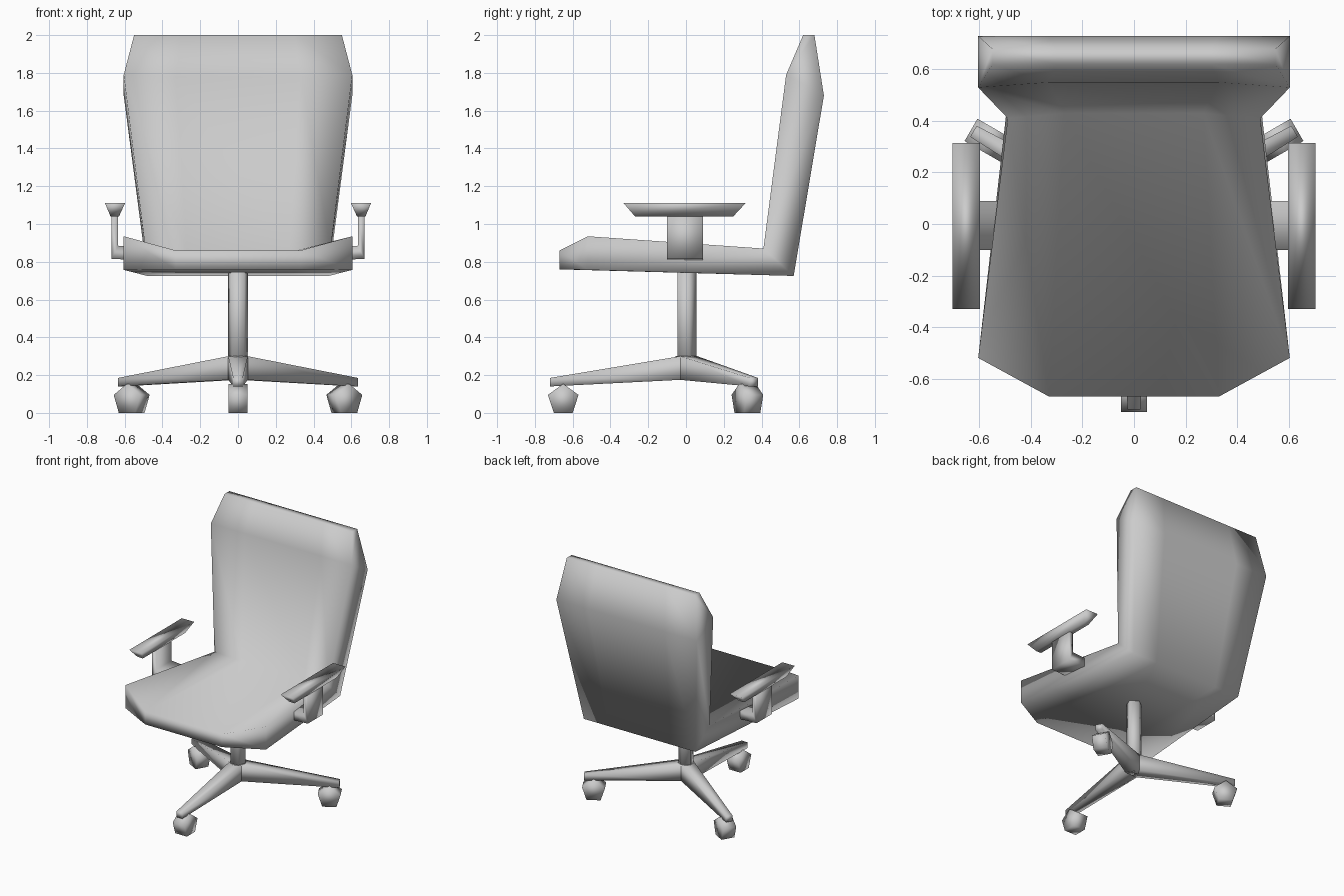
import bpy, math
from mathutils import Matrix, Vector

if "Cube" in bpy.data.objects:
    bpy.data.objects.remove(bpy.data.objects["Cube"])


def make(name, verts, faces, matrix=None):
    me = bpy.data.meshes.new(name)
    me.from_pydata([tuple(v) for v in verts], [], faces)
    if matrix:
        me.transform(matrix)
    ob = bpy.data.objects.new(name, me)
    bpy.context.collection.objects.link(ob)
    bpy.ops.object.select_all(action='DESELECT')
    bpy.context.view_layer.objects.active = ob
    ob.select_set(True)
    bpy.ops.object.mode_set(mode='EDIT')
    bpy.ops.mesh.select_all(action='SELECT')
    bpy.ops.mesh.normals_make_consistent(inside=False)
    bpy.ops.object.mode_set(mode='OBJECT')
    bpy.ops.object.shade_smooth()
    return ob


def loft(name, rings, matrix=None):
    """Skin equal-sized rings of points and cap both ends."""
    n = len(rings[0])
    faces = [(r * n + i, r * n + (i + 1) % n, (r + 1) * n + (i + 1) % n, (r + 1) * n + i)
             for r in range(len(rings) - 1) for i in range(n)]
    faces += [tuple(range(n)), tuple(range((len(rings) - 1) * n, len(rings) * n))]
    return make(name, [p for ring in rings for p in ring], faces, matrix)


def rect(x0, x1, y0, y1, z):
    return [(x0, y0, z), (x1, y0, z), (x1, y1, z), (x0, y1, z)]


def mirror_x(points):
    return [(-x, y, z) for x, y, z in points]


# seat and back shell: one side profile and one inner profile, mirrored
side = [(.605, -.52, .757), (.605, -.52, .935), (.49, .41, .87), (.605, .53, 1.79),
        (.55, .62, 2.0), (.55, .68, 2.0), (.605, .73, 1.68), (.48, .57, .725)]
mid = [(.33, -.67, .76), (.33, -.67, .86), (.27, .43, .85), (.33, .55, 1.78),
       (.3, .62, 2.0), (.3, .68, 2.0), (.33, .73, 1.68), (.27, .57, .725)]
rows = [side, mid, mirror_x(mid), mirror_x(side)]
shell_faces = [(r * 8 + i, r * 8 + (i + 1) % 8, r * 8 + 8 + (i + 1) % 8, r * 8 + 8 + i)
               for r in range(3) for i in range(8)]
for o in (0, 24):
    shell_faces += [tuple(o + i for i in q) for q in ((0, 1, 2, 7), (2, 3, 6, 7), (3, 4, 5, 6))]
make("seat_and_back", [p for r in rows for p in r], shell_faces)

# five-sided centre column
pent = [(.056 * math.sin(k * math.tau / 5), .056 * math.cos(k * math.tau / 5)) for k in range(5)]
loft("column", [[(x, y, z) for x, y in pent] for z in (.2, .78)])

# three legs with casters, spread evenly
for k in range(3):
    turn = Matrix.Rotation(k * math.tau / 3, 4, 'Z')
    loft(f"leg_{k + 1}", [
        [(-.052, .02, .175), (.052, .02, .175), (.052, .02, .30), (-.052, .02, .30)],
        [(-.052, -.03, .175), (.052, -.03, .175), (.052, -.03, .30), (-.052, -.03, .30)],
        [(-.025, -.72, .14), (.025, -.72, .14), (.025, -.72, .185), (-.025, -.72, .185)]], turn)
    wheel = [(-.65 + .085 * math.sin(a * math.tau / 5), .069 + .085 * math.cos(a * math.tau / 5))
             for a in range(5)]
    loft(f"caster_{k + 1}", [[(x, y, z) for y, z in wheel] for x in (-.05, .05)], turn)

# armrests: bent bracket and flared pad
bracket = [(.52, .81), (.67, .815), (.67, 1.05), (.635, 1.05), (.635, .885), (.52, .875)]
for s, label in ((1, "right"), (-1, "left")):
    flip = Matrix.Scale(s, 4, Vector((1, 0, 0)))
    loft(f"{label}_arm_bracket", [[(x, y, z) for x, z in bracket] for y in (-.10, .09)], flip)
    loft(f"{label}_arm_pad", [rect(.63, .675, -.27, .25, 1.04),
                              rect(.598, .704, -.33, .315, 1.11)], flip)
